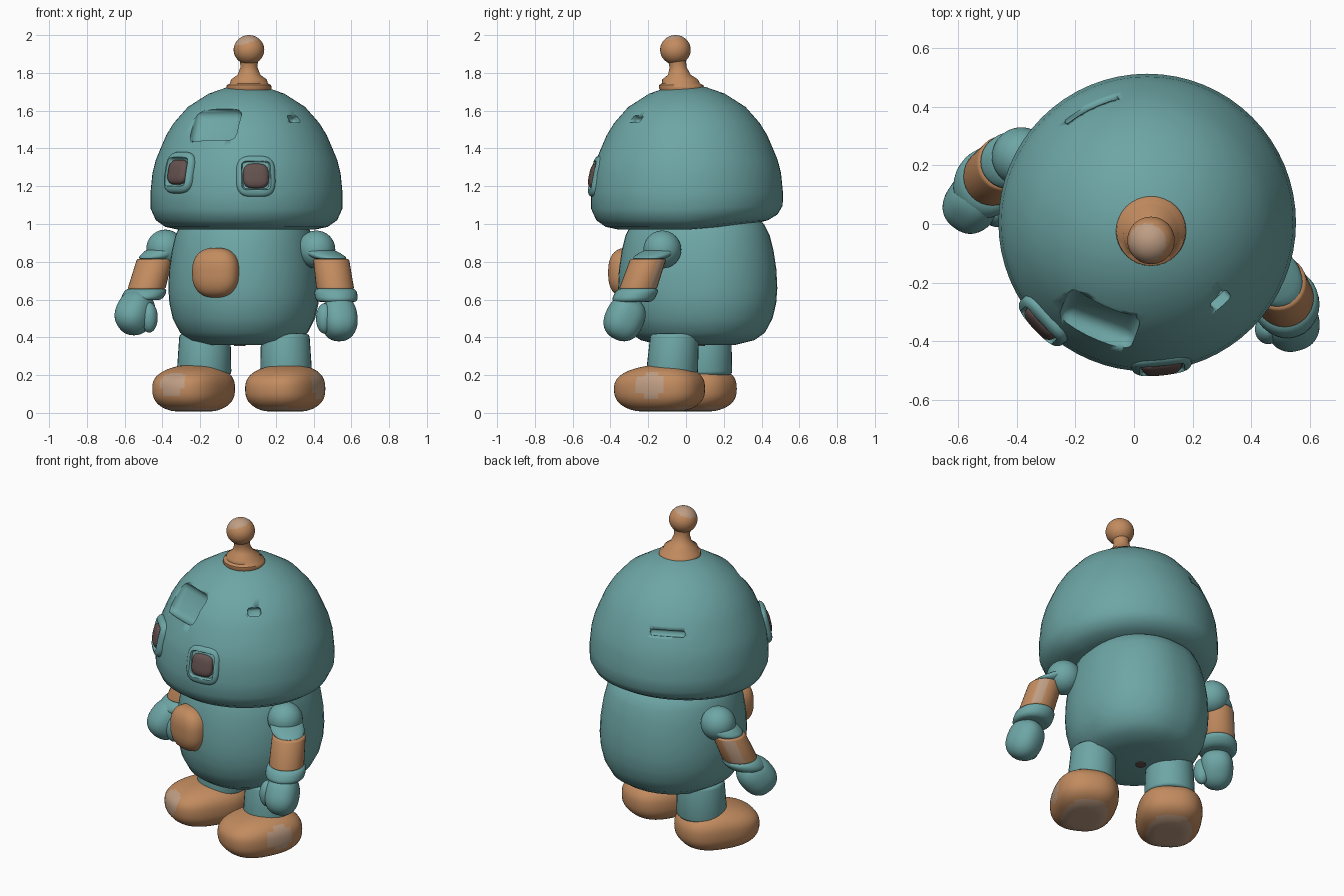
import bpy, bmesh, math
from mathutils import Vector, Matrix

cube = bpy.data.objects.get("Cube")
if cube:
    bpy.data.objects.remove(cube, do_unlink=True)


def material(name, r, g, b):
    m = bpy.data.materials.new(name)
    m.use_nodes = True
    m.diffuse_color = (r, g, b, 1)
    m.node_tree.nodes["Principled BSDF"].inputs["Base Color"].default_value = (r, g, b, 1)
    return m


TEAL = material("teal", 0.155, 0.38, 0.38)
ORANGE = material("copper orange", 0.54, 0.26, 0.115)
PALE = material("pale tan", 0.52, 0.34, 0.23)
DARK = material("dark brown grey", 0.13, 0.085, 0.08)


def select(ob):
    bpy.ops.object.select_all(action='DESELECT')
    ob.select_set(True)
    bpy.context.view_layer.objects.active = ob


def finish(bm, name, *mats):
    bmesh.ops.recalc_face_normals(bm, faces=bm.faces)
    mesh = bpy.data.meshes.new(name)
    bm.to_mesh(mesh)
    bm.free()
    for m in mats:
        mesh.materials.append(m)
    ob = bpy.data.objects.new(name, mesh)
    bpy.context.collection.objects.link(ob)
    select(ob)
    bpy.ops.object.shade_smooth_by_angle(angle=math.radians(50))
    return ob


def lathe(name, profile, centre, mat, lean=0, steps=48, adjust=None):
    """Spin a radius/height profile; lean shifts the rings along y with height."""
    bm = bmesh.new()
    verts = [bm.verts.new((r, 0, z)) for r, z in profile]
    edges = [bm.edges.new(p) for p in zip(verts, verts[1:])]
    bmesh.ops.spin(bm, geom=verts + edges, axis=(0, 0, 1), cent=(0, 0, 0),
                   angle=math.tau, steps=steps)
    bmesh.ops.remove_doubles(bm, verts=bm.verts, dist=0.0005)
    base = profile[0][1]
    for v in bm.verts:
        if adjust:
            adjust(v.co)
        v.co += Vector((centre[0], centre[1] + lean * (v.co.z - base), 0))
    return finish(bm, name, mat)


def facing(pos, normal):
    q = Vector(normal).to_track_quat('Z', 'Y')
    return Matrix.Translation(pos) @ q.to_matrix().to_4x4()


def block(name, pos, normal, size, bevel):
    """Rounded box whose local z points along the normal, used for carving."""
    bm = bmesh.new()
    bmesh.ops.create_cube(bm, size=1, matrix=Matrix.Diagonal((*size, 1)))
    bmesh.ops.bevel(bm, geom=bm.edges[:], offset=bevel, segments=3, profile=0.5, affect='EDGES')
    bm.transform(facing(pos, normal))
    return finish(bm, name, TEAL)


def squarish(bm, power):
    """Fill bm with a unit sphere; a power below 1 makes it boxier."""
    bmesh.ops.create_uvsphere(bm, u_segments=48, v_segments=28, radius=1)
    for v in bm.verts:
        v.co = [math.copysign(abs(k) ** power, k) for k in v.co]


def ball(name, pos, radii, mat, normal=(0, 0, 1), power=1.0):
    bm = bmesh.new()
    squarish(bm, power)
    bm.transform(facing(pos, normal) @ Matrix.Diagonal((*radii, 1)))
    return finish(bm, name, mat)


def tube(name, top, bottom, r_top, r_bottom, mat, bevel=0.02):
    """Leaning tube whose ends stay level."""
    a, b = Vector(top), Vector(bottom)
    axis = a - b
    bm = bmesh.new()
    bmesh.ops.create_cone(bm, cap_ends=True, segments=32, radius1=r_bottom, radius2=r_top,
                          depth=axis.z)
    rims = [e for e in bm.edges if any(len(f.verts) > 4 for f in e.link_faces)]
    bmesh.ops.bevel(bm, geom=rims, offset=bevel, segments=3, profile=0.5, affect='EDGES')
    for v in bm.verts:
        v.co += (a + b) / 2 + Vector((axis.x, axis.y, 0)) * (v.co.z / axis.z)
    return finish(bm, name, mat)


def carve(target, cutter):
    mod = target.modifiers.new("cut", 'BOOLEAN')
    mod.object = cutter
    mod.solver = 'EXACT'
    select(target)
    bpy.ops.object.modifier_apply(modifier=mod.name)
    bpy.data.objects.remove(cutter, do_unlink=True)


def paint_towards(ob, direction, limit):
    """Make the faces that look along the direction pale."""
    ob.data.materials.append(PALE)
    d = Vector(direction).normalized()
    for f in ob.data.polygons:
        f.material_index = int(f.normal.dot(d) > limit)


# Head: a dome whose lower rim lifts slightly at the back
def lift_back(co):
    if co.z < 1.15:
        co.z += 0.09 * max(0, co.y) * (1.15 - co.z) / 0.18


head = lathe("head", [(0, .97), (.36, .97), (.43, .985), (.48, 1.02), (.507, 1.08), (.508, 1.17),
                      (.498, 1.27), (.48, 1.34), (.455, 1.4), (.425, 1.47), (.385, 1.535),
                      (.31, 1.62), (.2, 1.69), (.1, 1.725), (0, 1.735)],
             (.045, .005), TEAL, steps=64, adjust=lift_back)

# Forehead recess, side nick and rear crease
carve(head, block("recess_cutter", (-.13, -.355, 1.54), (-.3, -.8, .5), (.27, .2, .16), .04))
carve(head, block("nick_cutter", (.295, -.26, 1.555), (.55, -.6, .55), (.075, .05, .08), .015))
carve(head, block("crease_cutter", (-.15, .4, 1.435), (-.4, .85, .35), (.2, .035, .06), .012))

# Eyes: a raised rounded frame around a dark lens
for side, x, y, z in (("left", .095, -.488, 1.255), ("right", -.32, -.34, 1.275)):
    n = Vector((x - .045, y, .1)).normalized()
    p = Vector((x, y, z))
    frame = ball(side + "_eye_frame", p - n * .025, (.105, .112, .042), TEAL, n, .6)
    carve(frame, block("eye_cutter", p + n * .015, n, (.155, .155, .05), .022))
    ball(side + "_eye", p - n * .012, (.069, .067, .036), DARK, n, .65)

# Antenna: flared base, narrow neck and a ball with a pale top
lathe("antenna_stem", [(0, 1.69), (.11, 1.69), (.12, 1.72), (.117, 1.735), (.1, 1.745), (.095, 1.765),
                       (.06, 1.79), (.045, 1.83), (.048, 1.87), (.06, 1.9), (0, 1.9)],
      (.058, -.018), ORANGE, lean=-.17, steps=32)
tip = ball("antenna_ball", (.058, -.056, 1.922), (.081, .081, .078), ORANGE)
paint_towards(tip, (-.25, -.15, .95), .6)


# Body: barrel with a rounded bottom, fuller at the left rear, its top tucked into the head
def fill_out(co):
    r2 = co.x ** 2 + co.y ** 2
    grow = 1 + .13 * co.x * co.y / r2 if co.x > 0 and co.y > 0 else 1
    co.x *= .95 * grow
    co.y *= grow


lathe("body", [(0, .36), (.2, .36), (.3, .385), (.355, .425), (.395, .5), (.414, .58), (.42, .66),
               (.415, .76), (.4, .86), (.38, .94), (.35, 1.0), (.31, 1.03), (0, 1.03)],
      (.03, .06), TEAL, adjust=fill_out)
ball("chest_button", (-.115, -.31, .742), (.128, .132, .092), ORANGE, (-.34, -.94, 0), .8)
tube("drain_hole", (.01, .07, .361), (.01, .07, .354), .03, .03, DARK, .001)


# Feet: rounded shoes, lower at the toe, with pale soles and toe patches
def foot(name, x, y, turn, toe_patch):
    bm = bmesh.new()
    squarish(bm, .78)
    for v in bm.verts:
        c = v.co
        top = 1 - .18 * max(0, -c.y) if c.z > 0 else 1
        v.co = (c.x * .186, c.y * .24, max(.008, .128 + c.z * .128 * top))
    bm.transform(Matrix.Translation((x, y, 0)) @ Matrix.Rotation(math.radians(turn), 4, 'Z'))
    ob = finish(bm, name, ORANGE, PALE)
    patch = Vector(toe_patch)
    for f in ob.data.polygons:
        sole = f.normal.z < -.9
        f.material_index = int(sole or (f.center - patch).length < .075)


foot("left_foot", .25, -.14, -27, (.42, -.185, .145))
foot("right_foot", -.235, .03, -33, (-.345, -.16, .155))

# Legs
tube("left_leg", (.25, -.06, .42), (.255, -.075, .2), .128, .138, TEAL)
tube("right_leg", (-.175, .105, .42), (-.18, .1, .2), .135, .145, TEAL)


# Arms: round shoulder, copper band with a worn patch, cuff and mitten hand
def arm(side, shoulder, elbow, wrist, hand, thumb, worn):
    s, e, w, h = map(Vector, (shoulder, elbow, wrist, hand))
    ball(side + "_shoulder", s, (.1, .1, .1), TEAL)
    tube(side + "_upper_arm", s, e, .096, .096, TEAL)
    band = tube(side + "_arm_band", e, w, .095, .1, ORANGE, .01)
    paint_towards(band, worn, .93)
    along = (h - w).normalized()
    tube(side + "_cuff", w - along * .005, w + along * .075, .113, .113, TEAL, .025)
    ball(side + "_hand", h, (.095, .103, .12), TEAL, along, .85)
    ball(side + "_thumb", thumb, (.045, .05, .08), TEAL)


arm("left", (.415, -.125, .865), (.493, -.2, .815), (.515, -.255, .655),
    (.535, -.325, .5), (.458, -.36, .5), (.6, .8, 0))
arm("right", (-.385, .23, .87), (-.44, .21, .815), (-.485, .16, .655),
    (-.545, .08, .53), (-.47, .04, .505), (-.5, .85, 0))
